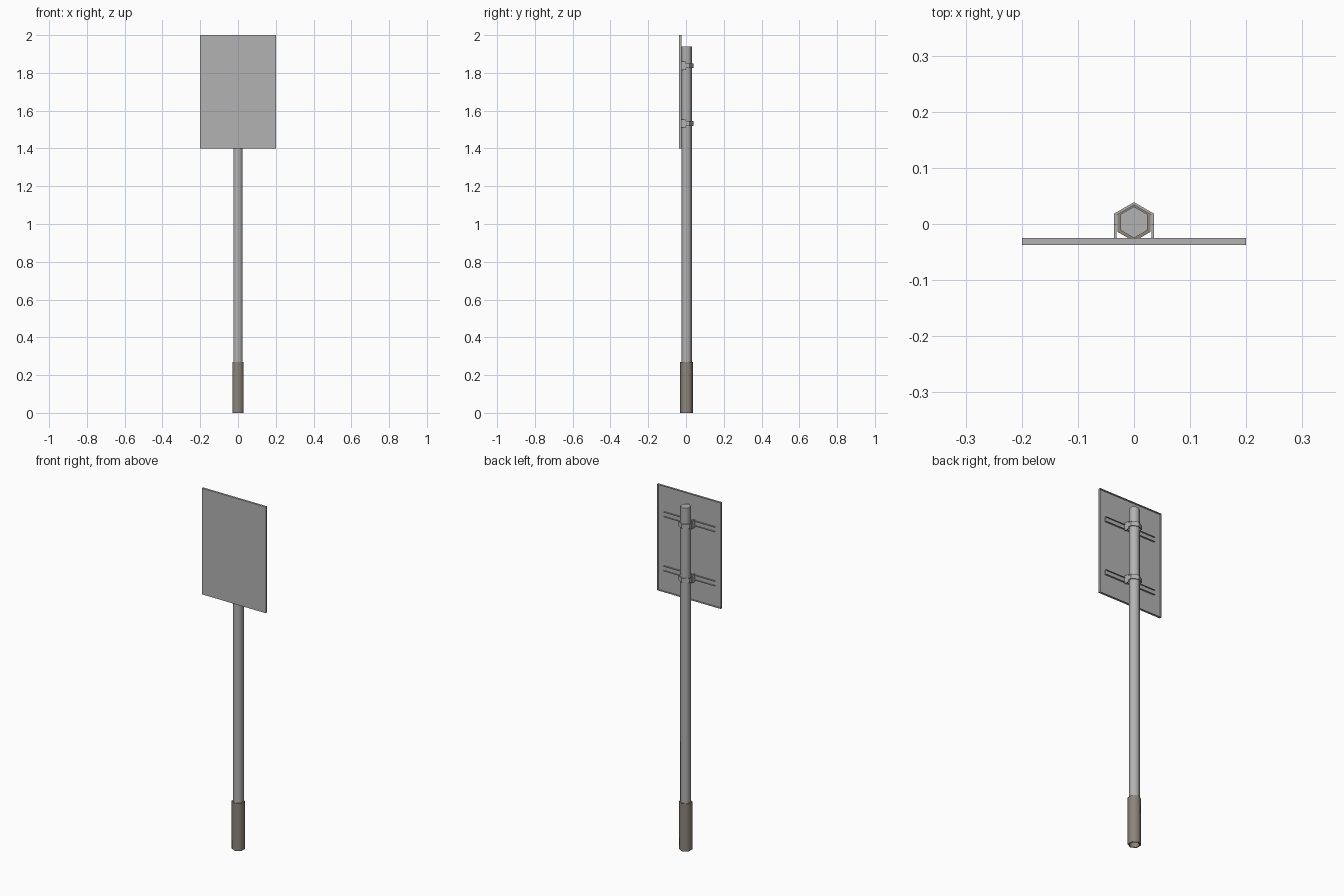
import bpy, bmesh, math

if "Cube" in bpy.data.objects:
    bpy.data.objects.remove(bpy.data.objects["Cube"])


def material(name, rgb):
    m = bpy.data.materials.new(name)
    m.diffuse_color = (*rgb, 1)
    m.use_nodes = True
    m.node_tree.nodes["Principled BSDF"].inputs["Base Color"].default_value = m.diffuse_color
    return m


GREY = material("galvanised grey", (0.45, 0.45, 0.45))
BROWN = material("sleeve brown", (0.27, 0.235, 0.20))


def finish(name, bm, mat, smooth=False):
    bmesh.ops.recalc_face_normals(bm, faces=bm.faces)
    me = bpy.data.meshes.new(name)
    bm.to_mesh(me)
    bm.free()
    me.materials.append(mat)
    ob = bpy.data.objects.new(name, me)
    bpy.context.collection.objects.link(ob)
    if smooth:
        bpy.ops.object.select_all(action='DESELECT')
        ob.select_set(True)
        bpy.context.view_layer.objects.active = ob
        bpy.ops.object.shade_smooth_by_angle(angle=math.radians(65))
    return ob


def hexagon(r, cy):
    return [(r * math.cos(math.radians(30 + 60 * i)),
             cy + r * math.sin(math.radians(30 + 60 * i))) for i in range(6)]


def prism(name, outline, z0, z1, mat, smooth=False):
    """Extrude an xy outline from z0 to z1."""
    bm = bmesh.new()
    face = bm.faces.new([bm.verts.new((x, y, z0)) for x, y in outline])
    new = bmesh.ops.extrude_face_region(bm, geom=[face])["geom"]
    for v in new:
        if isinstance(v, bmesh.types.BMVert):
            v.co.z = z1
    return finish(name, bm, mat, smooth)


def box(name, x0, x1, y0, y1, z0, z1):
    return prism(name, [(x0, y0), (x1, y0), (x1, y1), (x0, y1)], z0, z1, GREY)


# Six-sided post
POST_Y = 0.003
prism("post", hexagon(0.028, POST_Y), 0.22, 1.94, GREY, True)

# Hollow ground sleeve: outer wall, top, inner wall and bottom rim
bm = bmesh.new()
rings = [[bm.verts.new((x, y, z)) for x, y in hexagon(r, POST_Y)]
         for r, z in ((0.034, 0), (0.034, 0.27), (0.0275, 0.27), (0.0275, 0))]
for a, b in zip(rings, rings[1:] + rings[:1]):
    for i in range(6):
        j = (i + 1) % 6
        bm.faces.new((a[i], a[j], b[j], b[i]))
finish("ground_sleeve", bm, BROWN, True)

# Sign panel: sheet with folded flanges behind
FRONT, BACK, T = -0.037, -0.025, 0.002
box("sign_panel", -0.2, 0.2, FRONT, FRONT + T, 1.4, 2.0)
for side, x in (("left", -0.2), ("right", 0.2 - T)):
    box(side + "_flange", x, x + T, FRONT + T, BACK, 1.4, 2.0)
for side, z in (("bottom", 1.4), ("top", 2.0 - T)):
    box(side + "_flange", -0.2 + T, 0.2 - T, FRONT + T, BACK, z, z + T)

# Mounting rails and straps
for level, z in (("lower", 1.532), ("upper", 1.838)):
    # Channel rail: back web and two lips
    box(level + "_rail_web", -0.16, 0.16, FRONT + T, FRONT + 2 * T, z - 0.014, z + 0.014)
    for part, dz in (("bottom", -0.014), ("top", 0.012)):
        box(level + "_rail_lip_" + part, -0.16, 0.16, FRONT + 2 * T, BACK - 0.001,
            z + dz, z + dz + T)
    # Strap bent around the back of the post
    strap = [(-0.0355, -0.028), (-0.0355, 0.0185), (0, 0.039), (0.0355, 0.0185),
             (0.0355, -0.028), (0.031, -0.028), (0.031, 0.016), (0, 0.034),
             (-0.031, 0.016), (-0.031, -0.028)]
    prism(level + "_strap", strap, z - 0.012, z + 0.012, GREY)
    # Taller cheek plates where the strap meets the rail
    for side, x in (("left", -0.036), ("right", 0.031)):
        box(f"{level}_{side}_cheek", x, x + 0.005, -0.03, 0.0, z - 0.022, z + 0.022)
